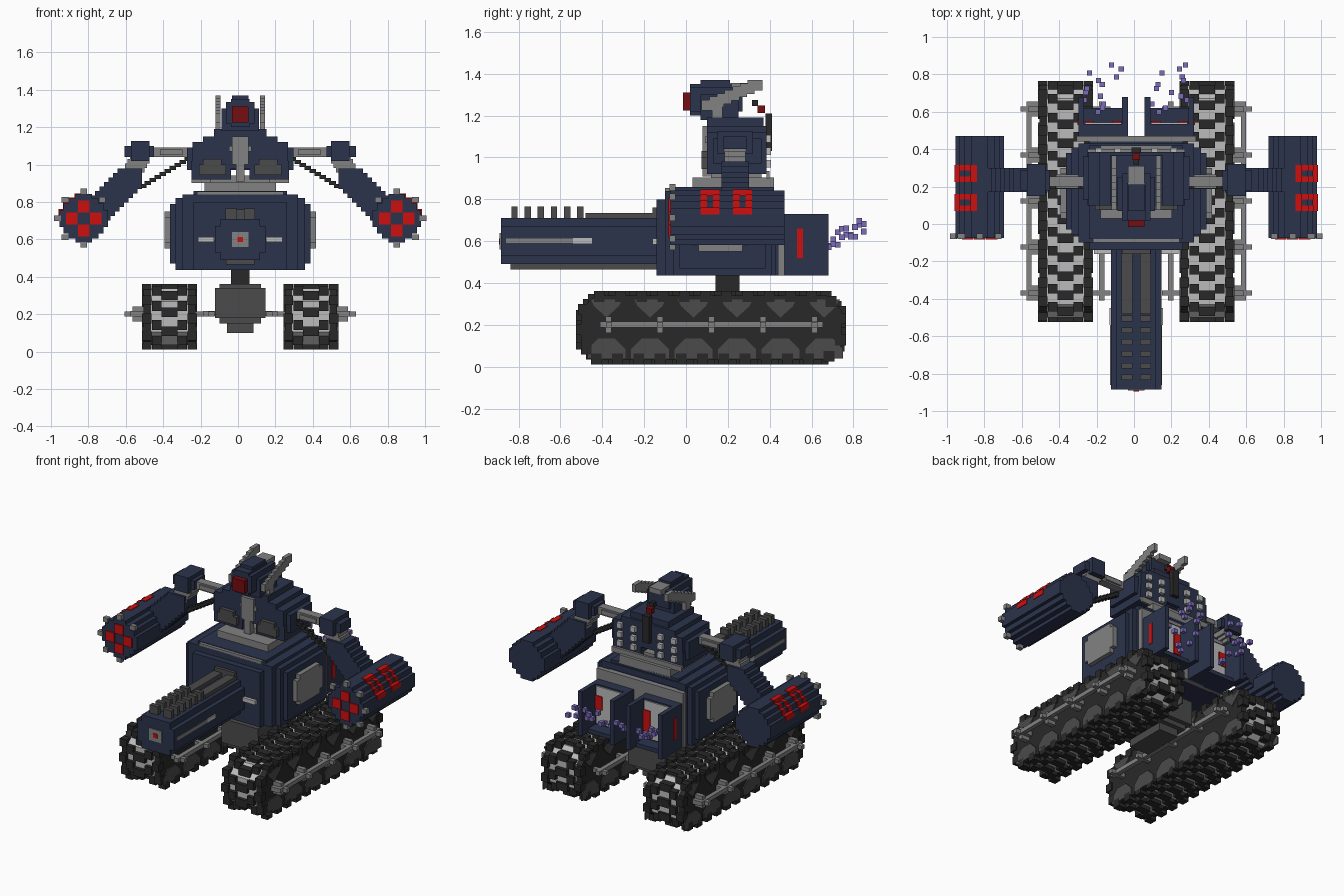
import bpy, bmesh, random
from mathutils import Vector

if "Cube" in bpy.data.objects:
    bpy.data.objects.remove(bpy.data.objects["Cube"])

CENTRE = 0.012          # mirror plane of the machine
VOXEL = 0.027
random.seed(4)


def material(name, r, g, b):
    mat = bpy.data.materials.new(name)
    mat.use_nodes = True
    mat.diffuse_color = (r, g, b, 1)
    mat.node_tree.nodes["Principled BSDF"].inputs["Base Color"].default_value = (r, g, b, 1)
    return mat


navy = material("navy armour", .025, .034, .073)
dark = material("dark rubber", .022, .022, .022)
iron = material("iron grey", .07, .07, .07)
grey = material("steel grey", .23, .225, .23)
light = material("light grey", .5, .5, .5)
red = material("bright red", .62, .005, .005)
visor_red = material("dark red", .18, .004, .005)
purple = material("purple flame", .2, .15, .5)


def finish(bm, name, mat):
    bmesh.ops.recalc_face_normals(bm, faces=bm.faces)
    mesh = bpy.data.meshes.new(name)
    bm.to_mesh(mesh)
    bm.free()
    mesh.materials.append(mat)
    obj = bpy.data.objects.new(name, mesh)
    bpy.context.collection.objects.link(obj)


def blocks(name, mat, boxes, side=1):
    """One object from boxes (x0, x1, y0, y1, z0, z1); x counts from the mirror plane."""
    bm = bmesh.new()
    for x0, x1, y0, y1, z0, z1 in boxes:
        verts = bmesh.ops.create_cube(bm, size=1)["verts"]
        for v in verts:
            v.co.x = CENTRE + side * (x1 if v.co.x > 0 else x0)
            v.co.y = y1 if v.co.y > 0 else y0
            v.co.z = z1 if v.co.z > 0 else z0
    finish(bm, name, mat)


def pair(name, mat, boxes):
    blocks("left_" + name, mat, boxes, 1)
    blocks("right_" + name, mat, boxes, -1)


def wide(half, *rest):
    return (-half, half, *rest)


def around(x, y, z, sx, sy, sz):
    return (x - sx / 2, x + sx / 2, y - sy / 2, y + sy / 2, z - sz / 2, z + sz / 2)


def chain(start, end, count, size):
    """Stepped run of boxes between two points."""
    a, b = Vector(start), Vector(end)
    return [around(*a.lerp(b, i / (count - 1)), *size) for i in range(count)]


def prism(bm, outline, x0, x1):
    """Extrude a (y, z) outline between two x positions."""
    rings = [[bm.verts.new((x, y, z)) for y, z in outline] for x in (x0, x1)]
    for ring in rings:
        bm.faces.new(ring)
    for i in range(len(outline)):
        j = (i + 1) % len(outline)
        bm.faces.new((rings[0][i], rings[0][j], rings[1][j], rings[1][i]))


def track_outline(inset, cut=.07):
    y0, y1, z0, z1 = -.525 + inset, .765 - inset, .01 + inset, .362 - inset
    return [(y0 + cut, z0), (y1 - cut, z0), (y1, z0 + cut), (y1, z1 - cut),
            (y1 - cut, z1), (y0 + cut, z1), (y0, z1 - cut), (y0, z0 + cut)]


def walk(outline, step):
    """Evenly spaced points along a closed outline."""
    pts = [Vector(p) for p in outline]
    legs = [(a, b, (b - a).length) for a, b in zip(pts, pts[1:] + pts[:1])]
    total = sum(leg[2] for leg in legs)
    count = round(total / step)
    for i in range(count):
        s = total * i / count
        for a, b, length in legs:
            if s <= length:
                yield i, a.lerp(b, s / length)
                break
            s -= length


# Tracks: light belt, dark side walls, chevron treads, side teeth
TRACK = .378
axle_ys = [-.37 + .246 * i for i in range(5)]
tooth_ys = [-.38 + .208 * i for i in range(6)]
for label, side in (("left", 1), ("right", -1)):
    mid = CENTRE + side * TRACK
    bm = bmesh.new()
    prism(bm, track_outline(.024), mid - .105, mid + .105)
    finish(bm, label + "_track_belt", light)
    bm = bmesh.new()
    for a, b in ((-.14, -.1), (.1, .14)):
        prism(bm, track_outline(.022), mid + a, mid + b)
    finish(bm, label + "_track_walls", dark)
    treads = []
    for i, p in walk(track_outline(.026), .034):
        for offset in ((.122,), (.068,), (.018,))[i % 3]:
            for s in (-1, 1):
                treads.append(around(TRACK + s * offset, p.x, p.y, .05, .052, .052))
    blocks(label + "_track_treads", dark, treads, side)
    bm = bmesh.new()
    for a, b in ((-.147, -.139), (.139, .147)):
        for y in tooth_ys:
            prism(bm, [(y - .075, .32), (y - .06, .29), (y, .235), (y + .06, .29),
                       (y + .075, .32)], mid + a, mid + b)
            prism(bm, [(y - .09, .04), (y - .09, .085), (y - .04, .135),
                       (y + .04, .135), (y + .09, .085), (y + .09, .04)], mid + a, mid + b)
    finish(bm, label + "_track_teeth", iron)

# Axles and the rods joining them on both sides of each track
axles = [(.56, .588, -.41, .655, .188, .216), (.17, .2, -.41, .655, .188, .216)]
for y in axle_ys:
    axles += [around(TRACK, y, .2, .48, VOXEL, VOXEL), around(.545, y, .2, .06, .03, .08),
              around(.545, y, .2, .06, .08, .03)]
pair("axle_rods", grey, axles)

# Undercarriage
blocks("gearbox", iron, [wide(.135, 0, .4, .18, .34), wide(.07, .06, .34, .1, .18),
                         wide(.11, .03, .37, .15, .36)])
blocks("turret_neck", dark, [wide(.05, .14, .255, .34, .45)])
blocks("cross_axle", grey, [wide(.2, .18, .21, .19, .216)])

# Hull
blocks("hull", navy, [
    wide(.375, -.03, .38, .47, .79), wide(.345, -.06, .41, .435, .82),
    wide(.31, -.1, .43, .435, .84), wide(.25, -.14, .44, .435, .8),
    wide(.25, -.08, .42, .8, .858)])
blocks("hull_trim", grey, [wide(.32, .44, .47, .435, .8), wide(.23, -.1, -.06, .835, .855)])
pair("hull_front_bar", light, [(.135, .225, -.16, -.13, .585, .612)])
pair("hull_side_plate", grey, [(.37, .405, .06, .27, .55, .75), (.37, .405, .03, .3, .58, .72)])
blocks("waist", grey, [wide(.19, .03, .42, .85, .905), wide(.16, .12, .36, .9, .94)])

# Main gun with cooling fins and side slots
blocks("main_gun", navy, [wide(.135, -.885, -.13, .53, .67), wide(.105, -.885, -.13, .49, .71)])
blocks("gun_rails", iron, [wide(.075, -.84, -.13, .465, .495),
                           (-.08, -.02, -.48, -.06, .7, .735), (.02, .08, -.48, -.06, .7, .735),
                           wide(.075, -.16, -.1, .7, .76)])
pair("gun_fins", iron, [around(.05, -.82 + .063 * i, .735, .06, .03, .06) for i in range(6)])
pair("gun_slot", grey, [(.13, .139, -.86, -.45, .59, .612)])
pair("gun_slot_glow", light, [(.13, .142, -.54, -.45, .588, .614)])
blocks("muzzle_ring", grey, [wide(.045, -.891, -.88, .56, .64)])
blocks("muzzle_core", red, [wide(.015, -.895, -.88, .585, .613)])

# Rear thrusters: open housings, lit panels, red marks and flames
pair("thruster", navy, [(.045, .31, .46, .535, .435, .73), (.045, .075, .5, .68, .435, .73),
                        (.28, .31, .5, .68, .435, .73), (.045, .31, .5, .62, .435, .462)])
pair("thruster_panel", light, [(.08, .275, .53, .543, .47, .72)])
pair("thruster_marks", red, [(.08, .13, .54, .55, .52, .66), (.225, .275, .54, .55, .57, .66)])
pair("thruster_side_mark", red, [(.308, .314, .53, .56, .52, .66)])
for label, side in (("left", 1), ("right", -1)):
    flames = []
    for i in range(13):
        far = i / 13
        flames.append(around(.18 + random.uniform(-.11, .11), .6 + .27 * far,
                             .55 + .14 * far + random.uniform(-.04, .04), VOXEL, VOXEL, VOXEL))
    blocks(label + "_flames", purple, flames, side)

# Chest
blocks("chest", navy, [wide(.285, .13, .36, .97, 1.09), wide(.255, .1, .385, .98, 1.12),
                       wide(.2, .1, .385, 1.08, 1.15), wide(.14, .1, .37, 1.12, 1.19)])
pair("chest_lobe", navy, [(.05, .26, .1, .385, .92, 1.02)])
pair("chest_vent", iron, [(.075, .22, .075, .11, .945, 1.0), (.1, .2, .075, .11, .99, 1.03)])
blocks("chest_column", grey, [wide(.022, .08, .12, .91, 1.15), wide(.045, .08, .12, 1.0, 1.15),
                              wide(.06, .09, .12, 1.07, 1.1)])
pair("back_studs", light, [around(x, .393, z, .035, VOXEL, .035)
                           for x in (.1, .2) for z in (.97, 1.03, 1.09)])
blocks("back_band", grey, [wide(.26, .385, .4, .9, .935)])
blocks("back_pipe", dark, [wide(.025, .38, .41, 1.03, 1.21),
                           around(0, .33, 1.26, .03, .03, .03)])
blocks("back_pipe_tip", visor_red, [around(0, .36, 1.23, .04, .035, .035)])

# Head with visor and swept horns
blocks("head", navy, [
    wide(.1, .07, .25, 1.18, 1.3), wide(.075, .02, .27, 1.22, 1.335),
    wide(.05, .02, .22, 1.2, 1.35), wide(.045, .07, .21, 1.3, 1.37)])
blocks("visor", visor_red, [wide(.045, -.015, .03, 1.225, 1.31)])
blocks("head_crest", grey, [wide(.045, .2, .31, 1.32, 1.355)])
pair("horn", grey, chain((.12, .11, 1.25), (.12, .33, 1.345), 7, (VOXEL, .07, .05))
     + [around(.12, .15, 1.22, VOXEL, .05, .08)])

# Shoulders and stepped upper arms
pair("shoulder_rod", grey, [(.26, .48, .2, .255, 1.04, 1.09), (.31, .43, .19, .265, 1.05, 1.08)])
pair("shoulder_joint", navy, [(.485, .585, .15, .32, 1.02, 1.125), (.46, .62, .18, .29, 1.04, 1.1)])
pair("elbow_rod", grey, chain((.53, .235, 1.04), (.57, .235, .97), 4, (.09, .1, .07)))
pair("upper_arm", navy, chain((.59, .235, .925), (.76, .235, .755), 8, (.13, .13, .11)))
pair("arm_cable", dark, chain((.28, .2, 1.03), (.52, .2, .885), 10, (.035, VOXEL, .022)))

# Arm cannons: stepped barrel, red muzzle cross, red markings, rim studs
ARM_X, ARM_Z = .837, .712


def barrel(x0, x1, y0, y1, z0, z1):
    return (ARM_X + x0, ARM_X + x1, y0, y1, ARM_Z + z0, ARM_Z + z1)


steps = [(.13, .045), (.107, .08), (.08, .107), (.045, .13)]
pair("arm_cannon", navy, [barrel(-a, a, -.075, .47, -b, b) for a, b in steps])
pair("cannon_cross", red, [around(ARM_X + x, -.078, ARM_Z + z, .063, .01, .063)
                           for x, z in ((.064, 0), (-.064, 0), (0, .064), (0, -.064))])
marks = []
for y in (.07, .225):
    for i, (a, b) in enumerate(steps):
        spans = [(y, y + .09)] if i in (0, 3) else [(y, y + .03), (y + .06, y + .09)]
        marks += [barrel(a - .03, a + .004, s, e, b - .03, b + .004) for s, e in spans]
pair("cannon_marks", red, marks)
pair("cannon_studs", grey, [around(ARM_X + x, -.065, ARM_Z + z, .035, .03, .03)
                            for x, z in ((.14, 0), (0, .145), (0, -.14), (.1, .1), (.1, -.1), (-.1, .1))])
